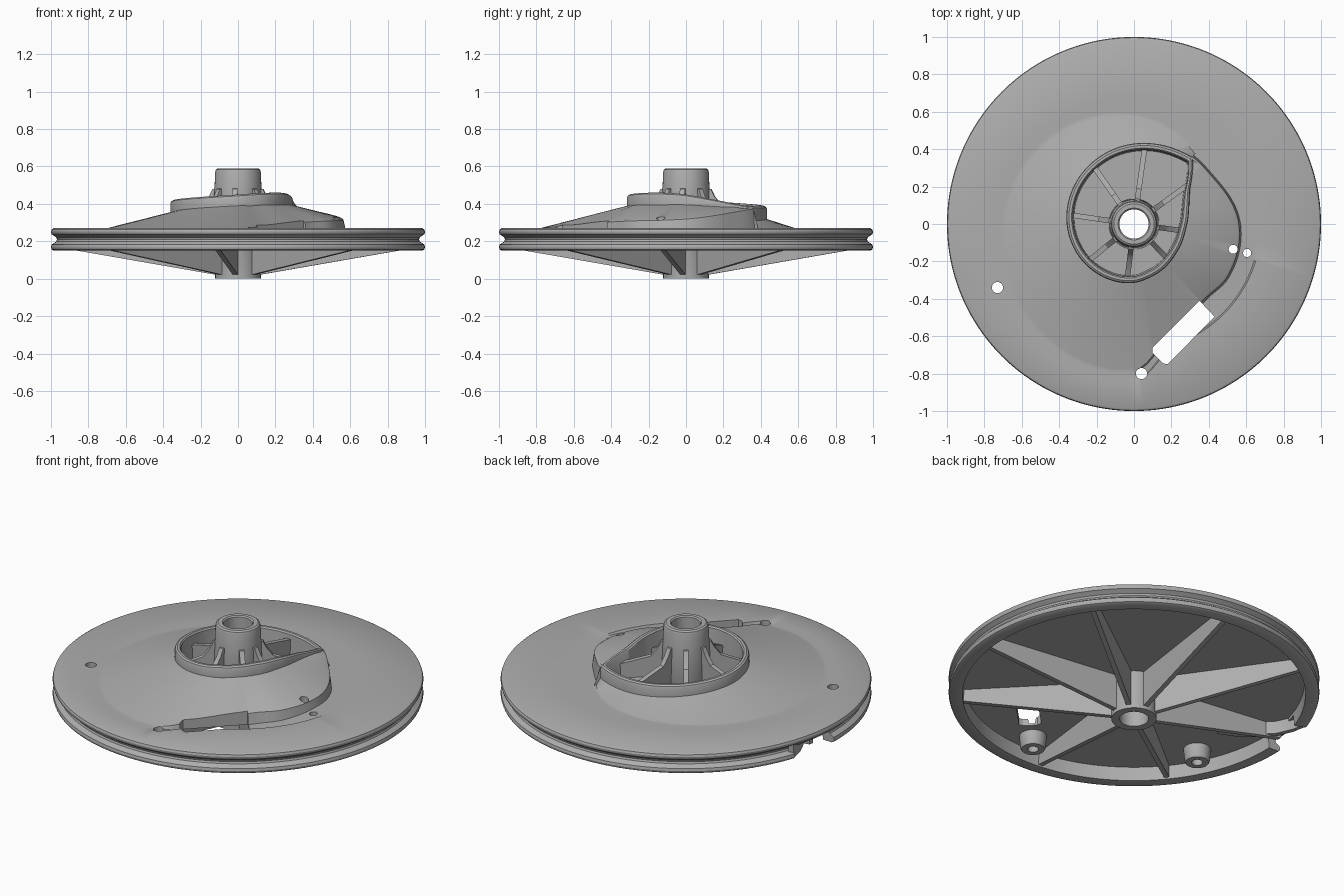
import bpy, bmesh
from math import sin, cos, radians, pi

if "Cube" in bpy.data.objects:
    bpy.data.objects.remove(bpy.data.objects["Cube"], do_unlink=True)

grey = bpy.data.materials.new("moulded_grey")
grey.use_nodes = True
grey.diffuse_color = (0.42, 0.42, 0.42, 1)
grey.node_tree.nodes["Principled BSDF"].inputs["Base Color"].default_value = grey.diffuse_color


def finish(name, bm, angle=30):
    bmesh.ops.remove_doubles(bm, verts=bm.verts, dist=1e-5)
    bmesh.ops.recalc_face_normals(bm, faces=bm.faces)
    me = bpy.data.meshes.new(name)
    bm.to_mesh(me)
    bm.free()
    me.materials.append(grey)
    ob = bpy.data.objects.new(name, me)
    bpy.context.collection.objects.link(ob)
    smooth(ob, angle)
    return ob


def smooth(ob, angle=30):
    bpy.ops.object.select_all(action='DESELECT')
    ob.select_set(True)
    bpy.context.view_layer.objects.active = ob
    bpy.ops.object.shade_smooth_by_angle(angle=radians(angle))


def skin(bm, columns):
    """Closed ring of closed profiles."""
    cols = [[bm.verts.new(p) for p in c] for c in columns]
    n = len(cols[0])
    for i, a in enumerate(cols):
        b = cols[(i + 1) % len(cols)]
        for j in range(n):
            k = (j + 1) % n
            bm.faces.new((a[j], a[k], b[k], b[j]))


def lathe(name, profile, at=(0, 0), n=64):
    bm = bmesh.new()
    skin(bm, [[(at[0] + r * cos(2 * pi * i / n), at[1] + r * sin(2 * pi * i / n), z)
               for r, z in profile] for i in range(n)])
    return finish(name, bm)


def prism(bm, points, offset):
    """Extrude a flat polygon along an offset vector."""
    a = [bm.verts.new(p) for p in points]
    b = [bm.verts.new([c + d for c, d in zip(p, offset)]) for p in points]
    bm.faces.new(a)
    bm.faces.new(b[::-1])
    for i in range(len(a)):
        j = (i + 1) % len(a)
        bm.faces.new((a[i], b[i], b[j], a[j]))


# Spiral cam: degrees clockwise from the pointed corner,
# then rim radius, rim height, rim foot height, ledge radius, ledge height
CORNER = 49
SPIRAL = [
    (0, .475, .385, .38, .476, .38),
    (19, .345, .42, .385, .49, .36),
    (49, .285, .45, .395, .56, .325),
    (79, .275, .46, .395, .572, .315),
    (94, .28, .46, .395, .55, .31),
    (109, .29, .458, .395, .571, .30),
    (124, .30, .455, .39, .637, .285),
    (139, .315, .45, .39, .78, .27),
    (184, .335, .435, .375, .76, .27),
    (229, .36, .42, .355, .70, .27),
    (274, .39, .405, .34, .645, .27),
    (319, .43, .39, .32, .585, .27),
    (349, .46, .385, .312, .53, .27),
    (360, .475, .385, .31, .51, .27),
]


def slope(i, c):
    a, b = SPIRAL[max(i - 1, 0)], SPIRAL[min(i + 1, len(SPIRAL) - 1)]
    return (b[c] - a[c]) / (b[0] - a[0])


def spiral(t):
    i = max(k for k in range(len(SPIRAL) - 1) if SPIRAL[k][0] <= t)
    a, b = SPIRAL[i], SPIRAL[i + 1]
    h = b[0] - a[0]
    s = (t - a[0]) / h
    return [(2*s**3 - 3*s*s + 1) * a[c] + (s**3 - 2*s*s + s) * h * slope(i, c)
            + (3*s*s - 2*s**3) * b[c] + (s**3 - s*s) * h * slope(i + 1, c)
            for c in range(1, 6)]


TOP, UNDER = 0.27, 0.23
RIM = [(.985, TOP), (.996, .264), (1, .252), (.997, .238), (.985, .23), (.972, .221),
       (.968, .21), (.972, .199), (.985, .19), (.997, .182), (1, .168), (.996, .156),
       (.985, .15), (.925, .15), (.92, UNDER), (.09, UNDER)]


def disc_column(t):
    r, rim, foot, ledge, lz = spiral(t)
    lz = max(lz, TOP)
    dip = 0.03 * max(0, min(1, (t - 57) / 40, (139 - t) / 10))
    edge = max(.68, ledge + .06)
    prof = [(.09, TOP), (r - .042, TOP), (r - .035, rim - .008), (r - .028, rim),
            (r - .014, rim), (r - .004, rim - .007), (r, min(rim - .018, rim)),
            (r, min(foot, rim - .019)), (ledge - .012, lz + .002), (ledge, lz - .006 if lz > .28 else lz),
            (ledge + .01, TOP - dip), (edge - .008, TOP - dip), (edge, TOP)] + RIM
    a = radians(CORNER - t)
    return [(p * cos(a), p * sin(a), z) for p, z in prof]


# Grooved disc with the raised spiral hill and the well
bm = bmesh.new()
skin(bm, [disc_column(t * 2) for t in range(181)])
disc = finish("pulley_disc", bm)

# Openings: round holes, slanted slot and rim gap
HOLES = [(-.73, -.34, .03), (.04, -.80, .03), (.53, -.135, .024), (.605, -.155, .022)]
bm = bmesh.new()
for x, y, r in HOLES:
    ring = [(x + r * cos(k * pi / 12), y + r * sin(k * pi / 12), .1) for k in range(24)]
    prism(bm, ring, (0, 0, .4))
prism(bm, [(.35, -.41, .1), (.43, -.495, .1), (.18, -.75, .1), (.155, -.745, .1),
           (.1, -.69, .1), (.1, -.66, .1)], (0, 0, .4))
prism(bm, [(r * cos(radians(a)), r * sin(radians(a)), .1)
           for r, a in ((.9, 161), (1.06, 161), (1.06, 170), (1.06, 178), (.9, 178), (.9, 170))],
      (0, 0, .113))
cutter = finish("opening_cutter", bm)
cutter.hide_render = True
mod = disc.modifiers.new("openings", 'BOOLEAN')
mod.operation = 'DIFFERENCE'
mod.solver = 'EXACT'
mod.object = cutter
bpy.context.view_layer.objects.active = disc
bpy.ops.object.modifier_apply(modifier=mod.name)
bpy.data.objects.remove(cutter, do_unlink=True)
smooth(disc)

# Hub tube
lathe("hub", [(.078, 0), (.122, 0), (.122, .235), (.135, .27), (.122, .57),
              (.118, .583), (.108, .59), (.085, .59), (.078, .583)])

# Screw bosses on the underside
for n, (x, y, r) in enumerate(HOLES[:2]):
    lathe(f"screw_boss_{n + 1}", [(r, .15), (.062, .15), (.068, .16), (.075, .235), (r, .235)], (x, y), 32)


# Radial ribs under the disc and inside the well
def rib(bm, angle, profile, width=.028):
    a = radians(angle)
    ox, oy = -sin(a) * width, cos(a) * width
    prism(bm, [(r * cos(a) - ox / 2, r * sin(a) - oy / 2, z) for r, z in profile], (ox, oy, 0))


lower, upper = bmesh.new(), bmesh.new()
for angle in (82, 36, -8, -46, -97, -141, 172, 125):
    rib(lower, angle, [(.1, .018), (.925, .16), (.925, .24), (.1, .24)])
    end = spiral((CORNER - angle) % 360)[0] - .02
    rib(upper, angle, [(.1, .26), (.1, .485), (.135, .48), (.155, .44), (.19, .395),
                       (end, .35), (end, .26)])
finish("lower_ribs", lower)
finish("well_ribs", upper)

# Curved cord guide leading inward from the rim gap
path = [(-.935, .325), (-.92, .24), (-.88, .15), (-.80, .065), (-.71, .0), (-.62, -.04)]
bm = bmesh.new()
outline = path + [(x + .02, y + .02) for x, y in reversed(path)]
prism(bm, [(x, y, .155) for x, y in outline], (0, 0, .08))
finish("cord_guide", bm)
